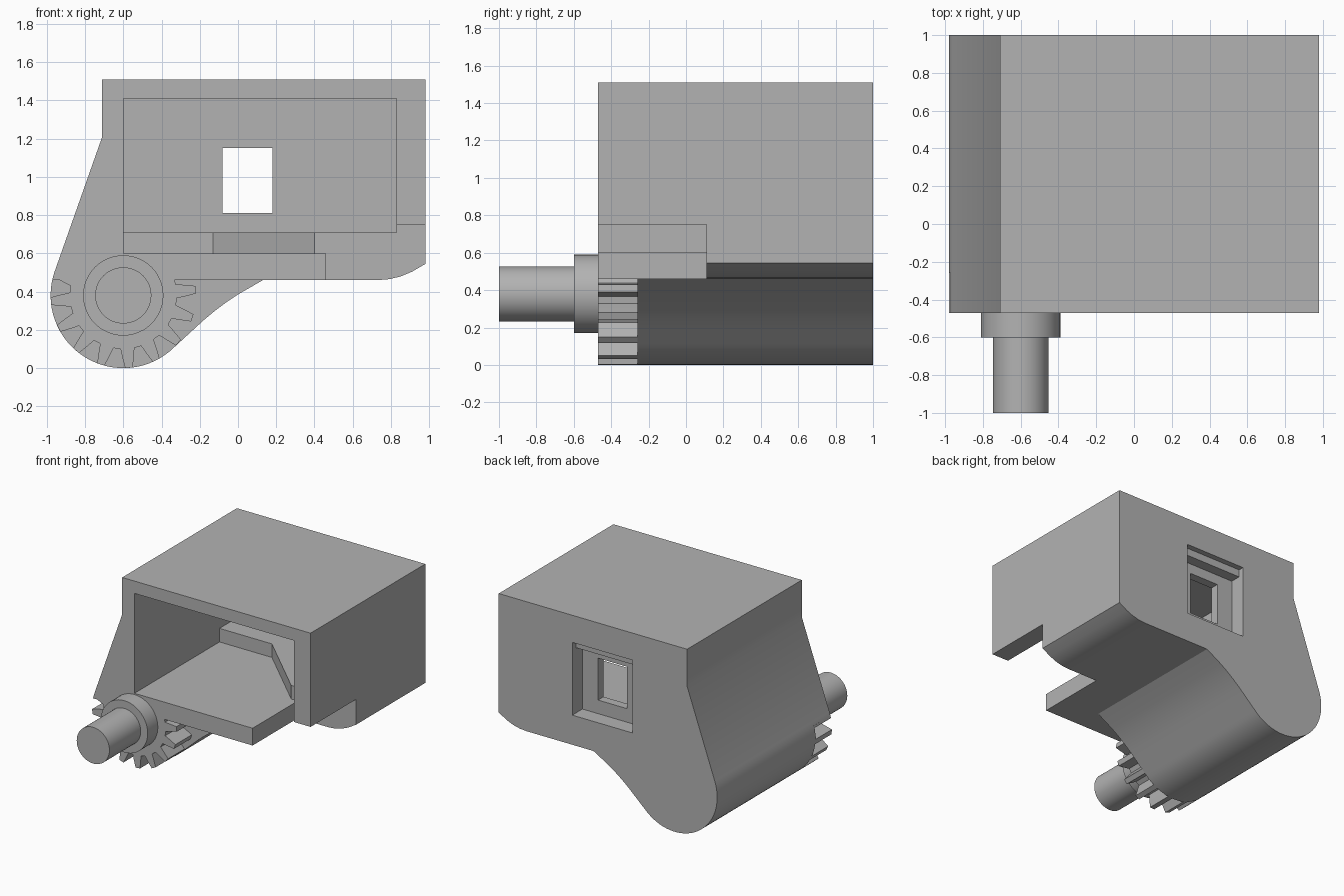
import bpy, bmesh, math

if "Cube" in bpy.data.objects:
    bpy.data.objects.remove(bpy.data.objects["Cube"], do_unlink=True)

grey = bpy.data.materials.new("plain grey")
grey.use_nodes = True
GREY = (0.45, 0.45, 0.45, 1)
grey.diffuse_color = GREY
grey.node_tree.nodes["Principled BSDF"].inputs["Base Color"].default_value = GREY

CX, CZ, R = -0.6, 0.38, 0.38    # pivot axis and lobe radius
FRONT, BACK = -0.47, 1.0


def prism(name, pts, lo, hi, axis="Y"):
    """Extrude a flat outline along Y (outline in x,z) or Z (outline in x,y)."""
    place = (lambda a, b, h: (a, h, b)) if axis == "Y" else (lambda a, b, h: (a, b, h))
    bm = bmesh.new()
    ends = [[bm.verts.new(place(a, b, h)) for a, b in pts] for h in (lo, hi)]
    for ring in ends:
        bm.faces.new(ring)
    n = len(pts)
    for i in range(n):
        j = (i + 1) % n
        bm.faces.new((ends[0][i], ends[0][j], ends[1][j], ends[1][i]))
    bmesh.ops.recalc_face_normals(bm, faces=bm.faces)
    mesh = bpy.data.meshes.new(name)
    bm.to_mesh(mesh)
    bm.free()
    mesh.materials.append(grey)
    obj = bpy.data.objects.new(name, mesh)
    bpy.context.collection.objects.link(obj)
    return obj


def box(name, x, y, z):
    return prism(name, [(x[0], z[0]), (x[1], z[0]), (x[1], z[1]), (x[0], z[1])], *y)


def polar(deg, r):
    a = math.radians(deg)
    return CX + r * math.cos(a), CZ + r * math.sin(a)


def activate(obj):
    bpy.ops.object.select_all(action="DESELECT")
    obj.select_set(True)
    bpy.context.view_layer.objects.active = obj


def cut(target, cutter):
    cutter.hide_render = True
    mod = target.modifiers.new("cut", "BOOLEAN")
    mod.operation, mod.solver, mod.object = "DIFFERENCE", "EXACT", cutter
    activate(target)
    bpy.ops.object.modifier_apply(modifier=mod.name)
    bpy.data.objects.remove(cutter, do_unlink=True)


def smooth(obj):
    activate(obj)
    bpy.ops.object.shade_smooth_by_angle(angle=math.radians(25))


# Housing: box above, round pivot lobe below, curved underside
lobe = [polar(161 + i * (315 - 161) / 32, R) for i in range(33)]
underside = [(-0.24, 0.195), (-0.18, 0.25), (-0.12, 0.3), (-0.06, 0.345), (0, 0.385), (0.13, 0.46)]
corner = [(0.73, 0.46), (0.79, 0.465), (0.85, 0.479), (0.91, 0.504), (0.98, 0.545)]
housing = prism("housing", [(-0.71, 1.51), (-0.71, 1.21)] + lobe + underside + corner
                + [(0.98, 1.51)], FRONT, BACK)

# Front cavity, with a raised floor behind an angled step
cut(housing, box("cavity_cutter", (-0.6, 0.83), (-0.7, 0.8), (0.71, 1.41)))
cut(housing, prism("floor_cutter", [(-0.6, -0.7), (0.83, -0.7), (0.83, 0.11), (0.4, 0.11),
                                    (-0.13, 0.62), (-0.6, 0.62)], 0.6, 0.9, "Z"))
# Side notch that leaves the floor as a tongue
cut(housing, box("notch_cutter", (0.46, 1.2), (-0.7, 0.11), (0.3, 0.75)))
# Room for the gear in front of the lobe
cut(housing, box("gear_room_cutter", (-1.2, 0.3), (-0.7, -0.26), (-0.2, 0.46)))
# Stepped recess and through window in the back wall
cut(housing, box("recess_lip_cutter", (-0.22, 0.32), (0.955, 1.2), (0.7, 1.29)))
cut(housing, box("recess_cutter", (-0.22, 0.32), (0.87, 1.2), (0.7, 1.23)))
cut(housing, box("window_cutter", (-0.08, 0.18), (0.7, 1.1), (0.81, 1.15)))
smooth(housing)

# Gear teeth round the exposed lower part of the lobe
tooth = [(-7.5, 0.28), (-5.5, 0.32), (-3, R), (3, R), (5.5, 0.32), (7.5, 0.28)]
rim = [polar(162 + 22.5 * k + da, r) for k in range(10) for da, r in tooth]
rim = [p for p in rim if p[1] < 0.5]
gear = prism("gear", rim + [(-0.34, 0.5), (-0.94, 0.5)], FRONT, -0.24)
smooth(gear)

# Collar and pivot shaft
for name, r, lo, hi in (("collar", 0.21, -0.6, -0.46), ("pivot_shaft", 0.147, -1.0, -0.59)):
    smooth(prism(name, [polar(i * 7.5, r) for i in range(48)], lo, hi))
